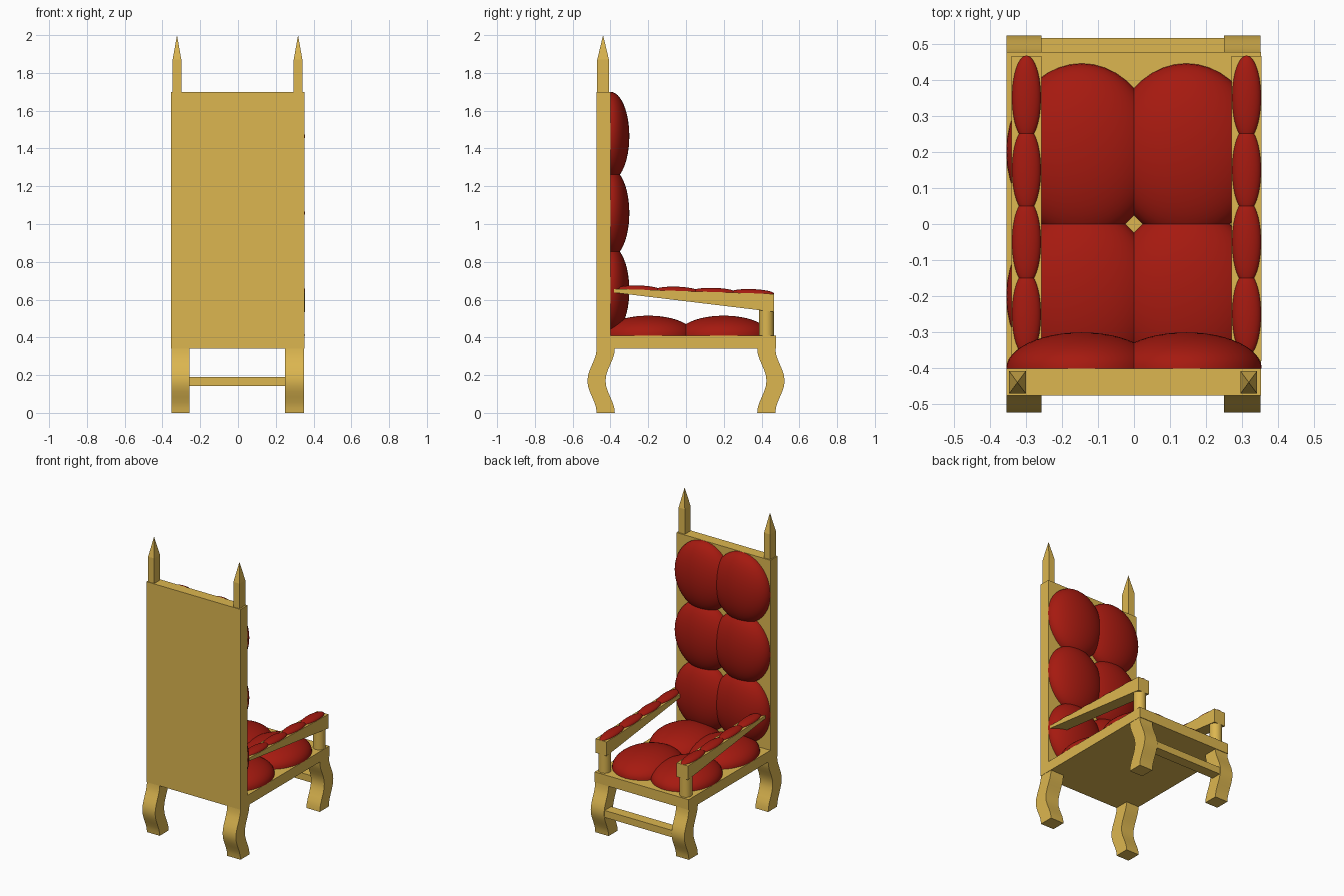
import bpy, bmesh, math
from mathutils import Matrix, Vector

if "Cube" in bpy.data.objects:
    bpy.data.objects.remove(bpy.data.objects["Cube"])


def material(name, color):
    m = bpy.data.materials.new(name)
    m.diffuse_color = color
    m.use_nodes = True
    m.node_tree.nodes["Principled BSDF"].inputs["Base Color"].default_value = m.diffuse_color
    return m


GOLD = material("gold_wood", (0.72, 0.47, 0.08, 1))
RED = material("red_upholstery", (0.38, 0.01, 0.005, 1))


def finish(name, bm, mat, smooth=False):
    bmesh.ops.recalc_face_normals(bm, faces=bm.faces[:])
    me = bpy.data.meshes.new(name)
    bm.to_mesh(me)
    bm.free()
    me.materials.append(mat)
    ob = bpy.data.objects.new(name, me)
    bpy.context.collection.objects.link(ob)
    if smooth:
        bpy.ops.object.select_all(action='DESELECT')
        ob.select_set(True)
        bpy.context.view_layer.objects.active = ob
        bpy.ops.object.shade_smooth_by_angle(angle=math.radians(35))
    return ob


def box(name, x0, x1, y0, y1, z0, z1):
    bm = bmesh.new()
    bmesh.ops.create_cube(bm, size=1)
    for v in bm.verts:
        v.co = Vector((x1 if v.co.x > 0 else x0,
                       y1 if v.co.y > 0 else y0,
                       z1 if v.co.z > 0 else z0))
    return finish(name, bm, GOLD)


def prism(name, profile, x0, x1, smooth=False):
    """Extrude a (y, z) outline along x."""
    bm = bmesh.new()
    face = bm.faces.new([bm.verts.new((x0, y, z)) for y, z in profile])
    new = bmesh.ops.extrude_face_region(bm, geom=[face])["geom"]
    moved = [g for g in new if isinstance(g, bmesh.types.BMVert)]
    bmesh.ops.translate(bm, verts=moved, vec=(x1 - x0, 0, 0))
    return finish(name, bm, GOLD, smooth)


def cushion(name, center, radii, tilt=0.0):
    """Half ellipsoid, flat side down, tilted about x."""
    bm = bmesh.new()
    bmesh.ops.create_uvsphere(bm, u_segments=40, v_segments=24, radius=1)
    bmesh.ops.bisect_plane(bm, geom=bm.verts[:] + bm.edges[:] + bm.faces[:], dist=1e-4,
                           plane_co=(0, 0, 0), plane_no=(0, 0, 1), clear_inner=True)
    bmesh.ops.holes_fill(bm, edges=[e for e in bm.edges if e.is_boundary], sides=0)
    bm.transform(Matrix.Translation(center) @ Matrix.Rotation(tilt, 4, 'X')
                 @ Matrix.Diagonal((*radii, 1)))
    return finish(name, bm, RED, True)


# Seat board, tall back and front stretcher
box("seat", -0.354, 0.352, -0.475, 0.477, 0.34, 0.41)
box("backrest", -0.354, 0.352, -0.475, -0.40, 0.41, 1.70)
box("front_stretcher", -0.27, 0.26, 0.445, 0.515, 0.143, 0.19)

# Bowed legs: the outline swells outward at mid height
N = 12
zs = [0.34 * i / N for i in range(N + 1)]
bow = [0.0245 * (1 - math.cos(2 * math.pi * i / N)) for i in range(N + 1)]
for end, s in (("front", 1), ("back", -1)):
    outline = [(s * (0.473 + b), z) for z, b in zip(zs, bow)]
    outline += [(s * (0.377 + b), z) for z, b in reversed(list(zip(zs, bow)))]
    prism(f"{end}_leg_left", outline, -0.353, -0.257, True)
    prism(f"{end}_leg_right", outline, 0.25, 0.35, True)

# Pointed finials on top of the back
for side, cx in (("left", -0.323), ("right", 0.318)):
    bm = bmesh.new()
    hx, y0, y1 = 0.023, -0.47, -0.408
    rings = [[bm.verts.new((cx + a * hx, y, z)) for a, y in
              ((-1, y0), (1, y0), (1, y1), (-1, y1))] for z in (1.70, 1.87)]
    tip = bm.verts.new((cx, (y0 + y1) / 2, 2.0))
    bm.faces.new(rings[0])
    for i in range(4):
        j = (i + 1) % 4
        bm.faces.new((rings[0][i], rings[0][j], rings[1][j], rings[1][i]))
        bm.faces.new((rings[1][i], rings[1][j], tip))
    finish(f"finial_{side}", bm, GOLD)

# Back and seat cushions
for col, x in enumerate((-0.145, 0.145)):
    for row, z in enumerate((0.65, 1.058, 1.465)):
        cushion(f"back_cushion_{col}_{row}", (x, -0.40, z), (0.209, 0.235, 0.10), -math.pi / 2)
    for row, y in enumerate((-0.20, 0.20)):
        cushion(f"seat_cushion_{col}_{row}", (x, y, 0.41), (0.209, 0.245, 0.105))

# Tapered arms, round posts and arm pads
arm = [(-0.38, 0.637), (0.465, 0.535), (0.465, 0.63), (-0.38, 0.657)]
for side, cx in (("left", -0.298), ("right", 0.312)):
    prism(f"arm_{side}", arm, cx - 0.042, cx + 0.042)
    bm = bmesh.new()
    bmesh.ops.create_cone(bm, cap_ends=True, segments=32, radius1=0.039, radius2=0.039,
                          depth=0.15, matrix=Matrix.Translation((cx, 0.426, 0.48)))
    finish(f"arm_post_{side}", bm, GOLD, True)
    for i in range(4):
        y = -0.25 + 0.20 * i
        z = 0.657 - 0.032 * (y + 0.38)
        cushion(f"arm_pad_{side}_{i}", (cx, y, z), (0.040, 0.117, 0.022), -0.032)
